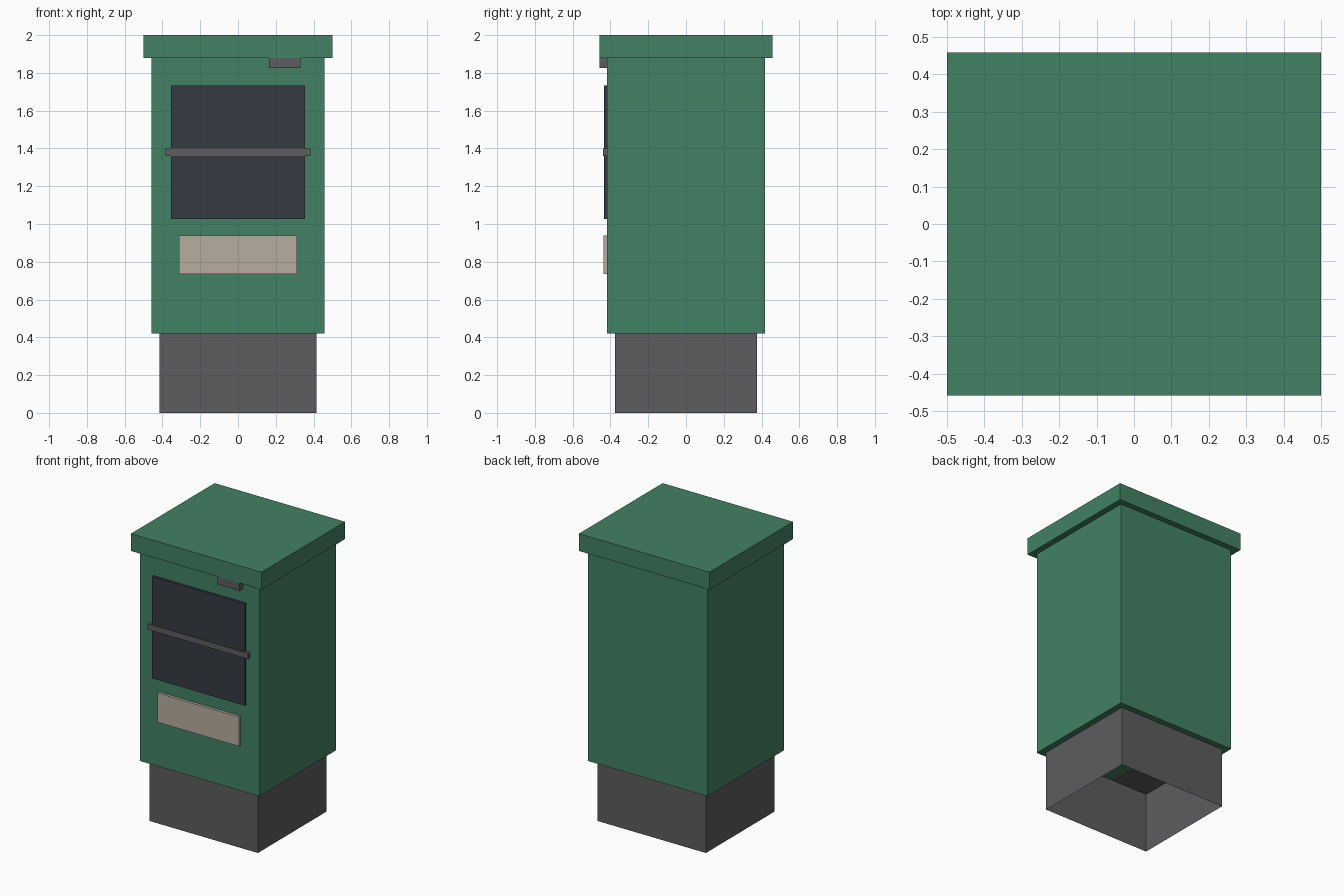
import bpy, bmesh

if "Cube" in bpy.data.objects:
    bpy.data.objects.remove(bpy.data.objects["Cube"])


def lin(c):
    c /= 255
    return c / 12.92 if c <= 0.04045 else ((c + 0.055) / 1.055) ** 2.4


def material(name, r, g, b):
    m = bpy.data.materials.new(name)
    m.diffuse_color = (lin(r), lin(g), lin(b), 1)
    m.use_nodes = True
    m.node_tree.nodes["Principled BSDF"].inputs["Base Color"].default_value = m.diffuse_color
    return m


def box(name, mat, x, y, z, open_bottom=False):
    """Box spanning the (min, max) ranges x, y, z."""
    bm = bmesh.new()
    bmesh.ops.create_cube(bm, size=1)
    for v in bm.verts:
        v.co = [r[0] if c < 0 else r[1] for c, r in zip(v.co, (x, y, z))]
    if open_bottom:
        bm.normal_update()
        bmesh.ops.delete(bm, geom=[f for f in bm.faces if f.normal.z < -0.5],
                         context='FACES_ONLY')
    me = bpy.data.meshes.new(name)
    bm.to_mesh(me)
    bm.free()
    me.materials.append(mat)
    ob = bpy.data.objects.new(name, me)
    bpy.context.collection.objects.link(ob)
    return ob


def sym(h):
    return (-h, h)


green = material("cabinet green", 66, 129, 100)
grey = material("plinth grey", 93, 92, 94)
dark = material("dark window", 54, 58, 66)
beige = material("beige label", 183, 173, 159)

# Cabinet: hollow plinth, body, overhanging lid
box("plinth", grey, sym(0.415), sym(0.375), (0, 0.42), open_bottom=True)
box("cabinet_body", green, sym(0.458), sym(0.417), (0.42, 1.88))
box("lid", green, sym(0.5), sym(0.458), (1.88, 2.0))

# Front fittings
FRONT = -0.417
box("window", dark, sym(0.355), (-0.433, FRONT), (1.027, 1.733))
box("handle_bar", grey, sym(0.385), (-0.44, FRONT), (1.36, 1.4))
box("label_plate", beige, sym(0.312), (-0.436, FRONT), (0.735, 0.938))
box("latch", grey, (0.165, 0.332), (-0.4575, FRONT), (1.826, 1.91))
